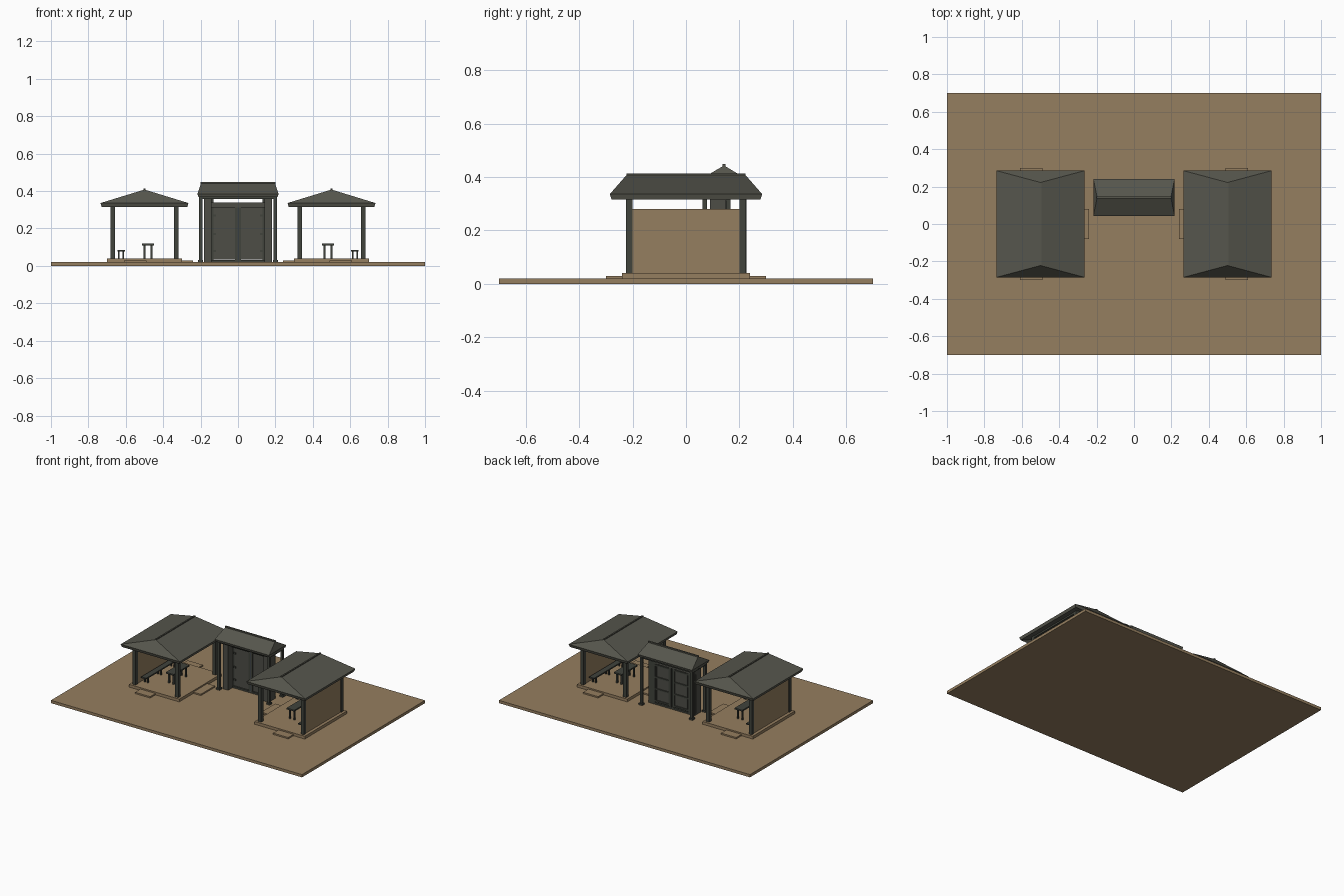
import bpy, bmesh

if "Cube" in bpy.data.objects:
    bpy.data.objects.remove(bpy.data.objects["Cube"])


def material(name, rgb):
    m = bpy.data.materials.new(name)
    m.diffuse_color = (*rgb, 1)
    m.use_nodes = True
    m.node_tree.nodes["Principled BSDF"].inputs["Base Color"].default_value = m.diffuse_color
    return m


TAN = material("tan_earth", (0.30, 0.21, 0.115))
ROOF = material("roof_grey", (0.092, 0.092, 0.073))
WOOD = material("dark_timber", (0.052, 0.056, 0.045))
PANEL = material("panel_grey", (0.075, 0.075, 0.062))
METAL = material("pale_metal", (0.17, 0.20, 0.22))


def finish(name, bm, mat):
    bmesh.ops.recalc_face_normals(bm, faces=bm.faces)
    me = bpy.data.meshes.new(name)
    bm.to_mesh(me)
    bm.free()
    me.materials.append(mat)
    ob = bpy.data.objects.new(name, me)
    bpy.context.collection.objects.link(ob)
    return ob


def box(name, x, y, z, mat):
    """Box from (min, max) ranges on each axis."""
    bm = bmesh.new()
    bmesh.ops.create_cube(bm, size=1)
    for v in bm.verts:
        for i, (a, b) in enumerate((x, y, z)):
            v.co[i] = (a + b) / 2 + v.co[i] * (b - a)
    return finish(name, bm, mat)


def span(s, a, b):
    """Range mirrored in the x direction when s is -1."""
    return tuple(sorted((s * a, s * b)))


def cyl(name, x, y, z0, z1, r, mat, sides=8):
    bm = bmesh.new()
    bmesh.ops.create_cone(bm, cap_ends=True, segments=sides, radius1=r,
                          radius2=r, depth=z1 - z0)
    bmesh.ops.translate(bm, verts=bm.verts, vec=(x, y, (z0 + z1) / 2))
    return finish(name, bm, mat)


def hip_roof(name, cx, cy, hx, hy, z_eave, z_top, ridge, along_y, thick, inset):
    """Hollow hipped roof with a sloped shell of even thickness."""
    bm = bmesh.new()

    def layer(dz, cut):
        eave = [bm.verts.new((cx + sx * (hx - cut), cy + sy * (hy - cut), z_eave - dz))
                for sx, sy in ((-1, -1), (1, -1), (1, 1), (-1, 1))]
        ends = [bm.verts.new((cx + (0 if along_y else s * ridge),
                              cy + (s * ridge if along_y else 0), z_top - dz))
                for s in (-1, 1)]
        a, b, c, d = eave
        p, q = ends
        if along_y:
            faces = [(a, b, p), (b, c, q, p), (c, d, q), (d, a, p, q)]
        else:
            faces = [(a, b, q, p), (b, c, q), (c, d, p, q), (d, a, p)]
        for f in faces:
            bm.faces.new(f)
        return eave

    top, low = layer(0, 0), layer(thick, inset)
    for i in range(4):
        j = (i + 1) % 4
        bm.faces.new((top[i], top[j], low[j], low[i]))
    return finish(name, bm, ROOF)


# Ground slab
box("ground_slab", (-1, 1), (-0.7, 0.7), (0, 0.02), TAN)

# Two mirrored pavilions
for s, side in ((-1, "left"), (1, "right")):
    # Platform and steps
    box(side + "_platform", span(s, 0.30, 0.70), (-0.24, 0.24), (0.02, 0.04), TAN)
    box(side + "_inner_step", span(s, 0.24, 0.30), (-0.08, 0.08), (0.02, 0.03), TAN)
    for t, end in ((-1, "front"), (1, "back")):
        box(f"{side}_{end}_step", span(s, 0.49, 0.61),
            tuple(sorted((t * 0.24, t * 0.30))), (0.02, 0.03), TAN)
        # Columns
        for x in (0.33, 0.67):
            box(f"{side}_{end}_column", span(s, x - 0.0125, x + 0.0125),
                (t * 0.2125 - 0.0125, t * 0.2125 + 0.0125), (0.04, 0.342), WOOD)
        # End beams
        box(f"{side}_{end}_beam", span(s, 0.32, 0.68),
            (t * 0.2125 - 0.009, t * 0.2125 + 0.009), (0.32, 0.338), WOOD)
    for x in (0.33, 0.67):
        box(side + "_long_beam", span(s, x - 0.009, x + 0.009),
            (-0.22, 0.22), (0.32, 0.338), WOOD)

    # Outer wall
    box(side + "_wall", span(s, 0.662, 0.678), (-0.2, 0.2), (0.04, 0.28), TAN)

    # Roof and ridge cap
    hip_roof(side + "_roof", s * 0.5, 0, 0.235, 0.285, 0.336, 0.408, 0.222,
             True, 0.020, 0.006)
    box(side + "_ridge_cap", span(s, 0.495, 0.505), (-0.222, 0.222),
        (0.402, 0.413), ROOF)

    # Bench along the wall
    box(side + "_bench_seat", span(s, 0.605, 0.645), (-0.18, 0.18), (0.077, 0.086), WOOD)
    for y in (-0.15, 0, 0.15):
        for x in (0.613, 0.637):
            box(side + "_bench_leg", span(s, x - 0.004, x + 0.004),
                (y - 0.005, y + 0.005), (0.04, 0.078), WOOD)

    # Table
    box(side + "_table_top", span(s, 0.45, 0.512), (-0.09, 0.09), (0.11, 0.12), WOOD)
    for x in (0.463, 0.499):
        for y in (-0.07, 0.07):
            box(side + "_table_leg", span(s, x - 0.005, x + 0.005),
                (y - 0.006, y + 0.006), (0.04, 0.111), WOOD)

# Gate roof and ridge cap
hip_roof("gate_roof", 0, 0.142, 0.217, 0.098, 0.385, 0.443, 0.197,
         False, 0.017, 0.005)
box("gate_ridge_cap", (-0.2, 0.2), (0.137, 0.147), (0.437, 0.449), ROOF)

# Gate posts, side pillars, doors
for s, side in ((-1, "left"), (1, "right")):
    for y in (0.07, 0.218):
        box(f"gate_{side}_post", span(s, 0.191, 0.209), (y - 0.009, y + 0.009),
            (0.02, 0.385), WOOD)
        box(f"gate_{side}_post_base", span(s, 0.186, 0.214),
            (y - 0.014, y + 0.014), (0.02, 0.032), WOOD)
    box(f"gate_{side}_side_beam", span(s, 0.193, 0.207), (0.06, 0.228),
        (0.355, 0.37), WOOD)
    box(f"gate_{side}_pillar", span(s, 0.142, 0.182), (0.09, 0.147),
        (0.02, 0.36), PANEL)
    box(f"gate_{side}_jamb", span(s, 0.132, 0.182), (0.149, 0.166),
        (0.02, 0.36), WOOD)
    # Door leaf with battens on the back and hinges on the front
    box(f"gate_{side}_door", span(s, 0.012, 0.13), (0.146, 0.158), (0.035, 0.312), PANEL)
    for z in (0.045, 0.13, 0.215, 0.302):
        box(f"gate_{side}_batten", span(s, 0.012, 0.13), (0.158, 0.165),
            (z - 0.005, z + 0.005), WOOD)
    for x in (0.018, 0.124):
        box(f"gate_{side}_stile", span(s, x - 0.005, x + 0.005), (0.158, 0.165),
            (0.035, 0.312), WOOD)
    for z in (0.08, 0.17, 0.27):
        box(f"gate_{side}_hinge", span(s, 0.118, 0.136), (0.141, 0.147),
            (z - 0.006, z + 0.006), WOOD)
    box(f"gate_{side}_meeting_stile", span(s, 0.004, 0.016), (0.141, 0.166),
        (0.03, 0.315), WOOD)

# Gate crosspieces, sill and centre bar
box("gate_lintel", (-0.182, 0.182), (0.135, 0.166), (0.312, 0.34), PANEL)
box("gate_sill", (-0.182, 0.182), (0.14, 0.166), (0.02, 0.032), WOOD)
for y in (0.07, 0.145, 0.218):
    box("gate_cross_beam", (-0.209, 0.209), (y - 0.008, y + 0.008), (0.357, 0.373), WOOD)
cyl("gate_centre_bar", 0, 0.144, 0.02, 0.335, 0.004, METAL)
